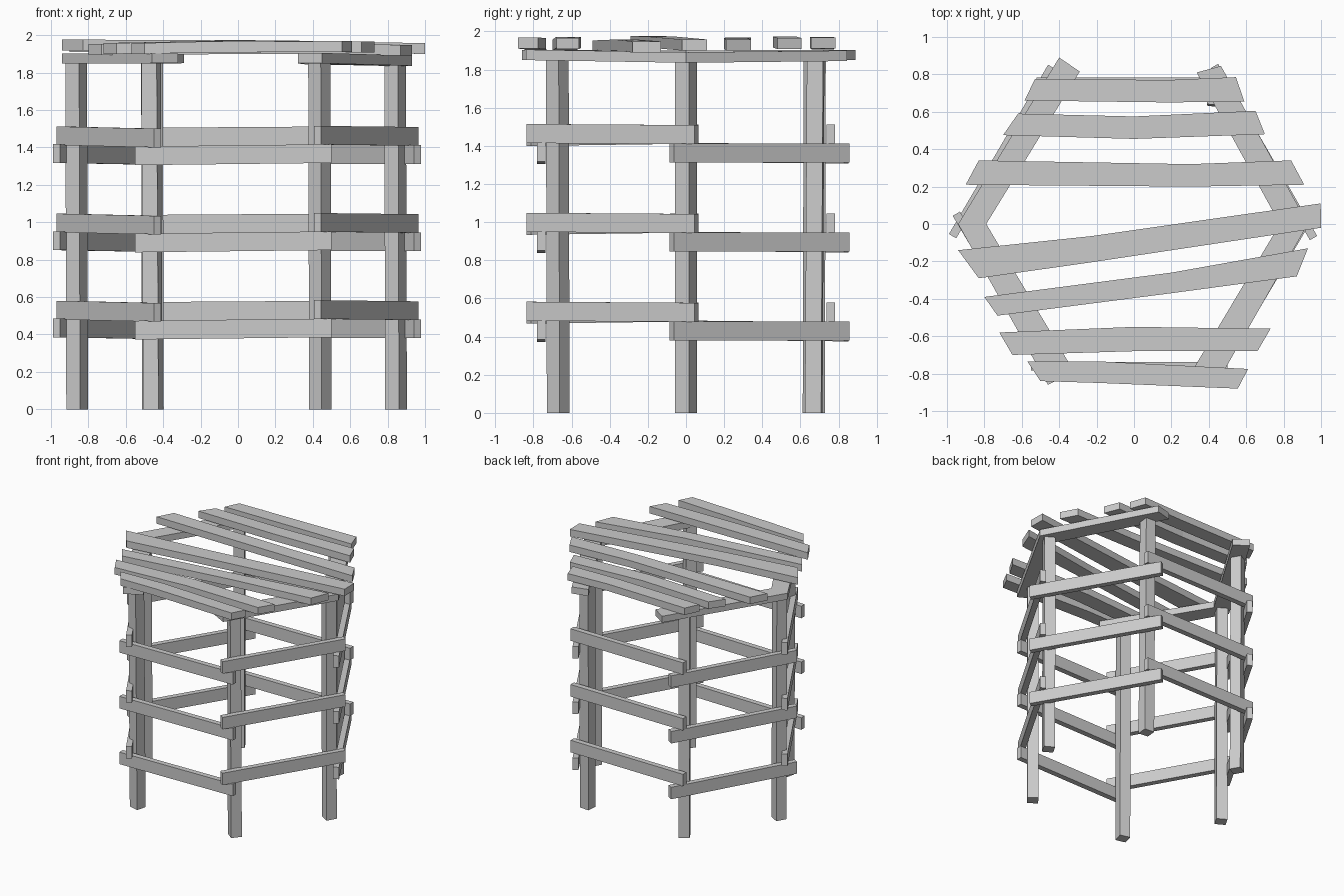
import bpy, bmesh
from math import radians, cos, sin
from mathutils import Vector


def slab(name, stations):
    """Loft boxes through stations, each a loop of four points."""
    bm = bmesh.new()
    loops = [[bm.verts.new(p) for p in s] for s in stations]
    bm.faces.new(loops[0])
    bm.faces.new(loops[-1][::-1])
    for a, b in zip(loops, loops[1:]):
        for i in range(4):
            j = (i + 1) % 4
            bm.faces.new((a[i], b[i], b[j], a[j]))
    bmesh.ops.recalc_face_normals(bm, faces=bm.faces)
    me = bpy.data.meshes.new(name)
    bm.to_mesh(me)
    bm.free()
    ob = bpy.data.objects.new(name, me)
    bpy.context.collection.objects.link(ob)


def plank(name, cuts, thick):
    """Flat board: each cut is (back xy, front xy, underside z)."""
    slab(name, [[(*a, z), (*b, z), (*b, z + thick), (*a, z + thick)]
                for a, b, z in cuts])


def rail(name, p, q, z0, z1, h=0.1, t=0.045):
    """Upright board between two plan points with its own end heights."""
    p, q = Vector(p), Vector(q)
    d = (q - p).normalized()
    n = Vector((-d.y, d.x)) * t / 2
    slab(name, [[(*(c - n), z), (*(c + n), z), (*(c + n), z + h), (*(c - n), z + h)]
                for c, z in ((p, z0), (q, z1))])


# Posts: base position, top position, turn
posts = {
    "left": ((-0.86, 0), (-0.865, 0), -30),
    "right": ((0.845, 0), (0.84, 0), -30),
    "front_left": ((-0.455, -0.675), (-0.465, -0.68), -15),
    "front_right": ((0.44, -0.67), (0.435, -0.675), -38),
    "back_left": ((-0.455, 0.67), (-0.46, 0.675), 30),
    "back_right": ((0.44, 0.67), (0.435, 0.68), -5),
}
for name, (base, top, turn) in posts.items():
    def ring(c, z):
        r = 0.085 / 2 ** 0.5
        return [(c[0] + r * cos(radians(turn + 45 + 90 * k)),
                 c[1] + r * sin(radians(turn + 45 + 90 * k)), z) for k in range(4)]
    slab(name + "_post", [ring(base, 0), ring(top, 1.865)])

# Side rails: alternate low and high around the hexagon, three tiers
sides = {
    "front": ((-0.55, -0.76), (0.50, -0.76), 0.373, 0.385),
    "front_right": ((0.425, -0.825), (0.945, 0.055), 0.483, 0.477),
    "back_right": ((0.96, -0.075), (0.43, 0.845), 0.38, 0.38),
    "back": ((0.52, 0.76), (-0.52, 0.76), 0.48, 0.473),
    "back_left": ((-0.44, 0.84), (-0.97, -0.065), 0.375, 0.385),
    "front_left": ((-0.95, 0.055), (-0.43, -0.825), 0.48, 0.468),
}
for tier in range(3):
    for name, (p, q, a, b) in sides.items():
        dz = tier * 0.466
        rail(f"{name}_rail_{tier + 1}", p, q, a + dz, b + dz)

# Flat top frame, mitred at the left and right posts
plank("front_left_frame", [((-0.94, 0), (-0.79, 0), 1.848),
                           ((-0.46, -0.86), (-0.32, -0.79), 1.85)], 0.053)
plank("back_left_frame", [((-0.94, 0), (-0.79, 0), 1.848),
                          ((-0.40, 0.89), (-0.29, 0.815), 1.85)], 0.053)
plank("front_right_frame", [((0.93, 0), (0.78, 0), 1.836),
                            ((0.45, -0.84), (0.32, -0.77), 1.85)], 0.055)
plank("back_right_frame", [((0.93, 0), (0.78, 0), 1.836),
                           ((0.465, 0.845), (0.335, 0.81), 1.845)], 0.055)

# Uneven top planks, slightly bowed: left, middle and right cuts
tops = [
    [((-0.53, 0.775), (-0.585, 0.66), 1.905), ((0.19, 0.77), (0.19, 0.65), 1.913),
     ((0.545, 0.785), (0.59, 0.655), 1.91)],
    [((-0.62, 0.59), (-0.70, 0.475), 1.91), ((0, 0.575), (0, 0.455), 1.916),
     ((0.65, 0.605), (0.70, 0.48), 1.908)],
    [((-0.83, 0.34), (-0.90, 0.21), 1.91), ((0.3, 0.32), (0.3, 0.20), 1.908),
     ((0.84, 0.34), (0.91, 0.21), 1.90)],
    [((-0.94, -0.14), (-0.83, -0.29), 1.918), ((-0.23, -0.065), (-0.23, -0.205), 1.916),
     ((0.998, 0.11), (1.0, -0.02), 1.9)],
    [((-0.80, -0.39), (-0.73, -0.49), 1.895), ((0.2, -0.26), (0.2, -0.37), 1.9),
     ((0.93, -0.13), (0.87, -0.28), 1.89)],
    [((-0.72, -0.58), (-0.65, -0.70), 1.9), ((0, -0.55), (0, -0.68), 1.914),
     ((0.73, -0.56), (0.66, -0.68), 1.908)],
    [((-0.57, -0.735), (-0.50, -0.84), 1.9), ((-0.18, -0.735), (-0.18, -0.85), 1.908),
     ((0.61, -0.775), (0.555, -0.88), 1.91)],
]
for i, cuts in enumerate(tops):
    plank(f"top_plank_{i + 1}", cuts, 0.058)
